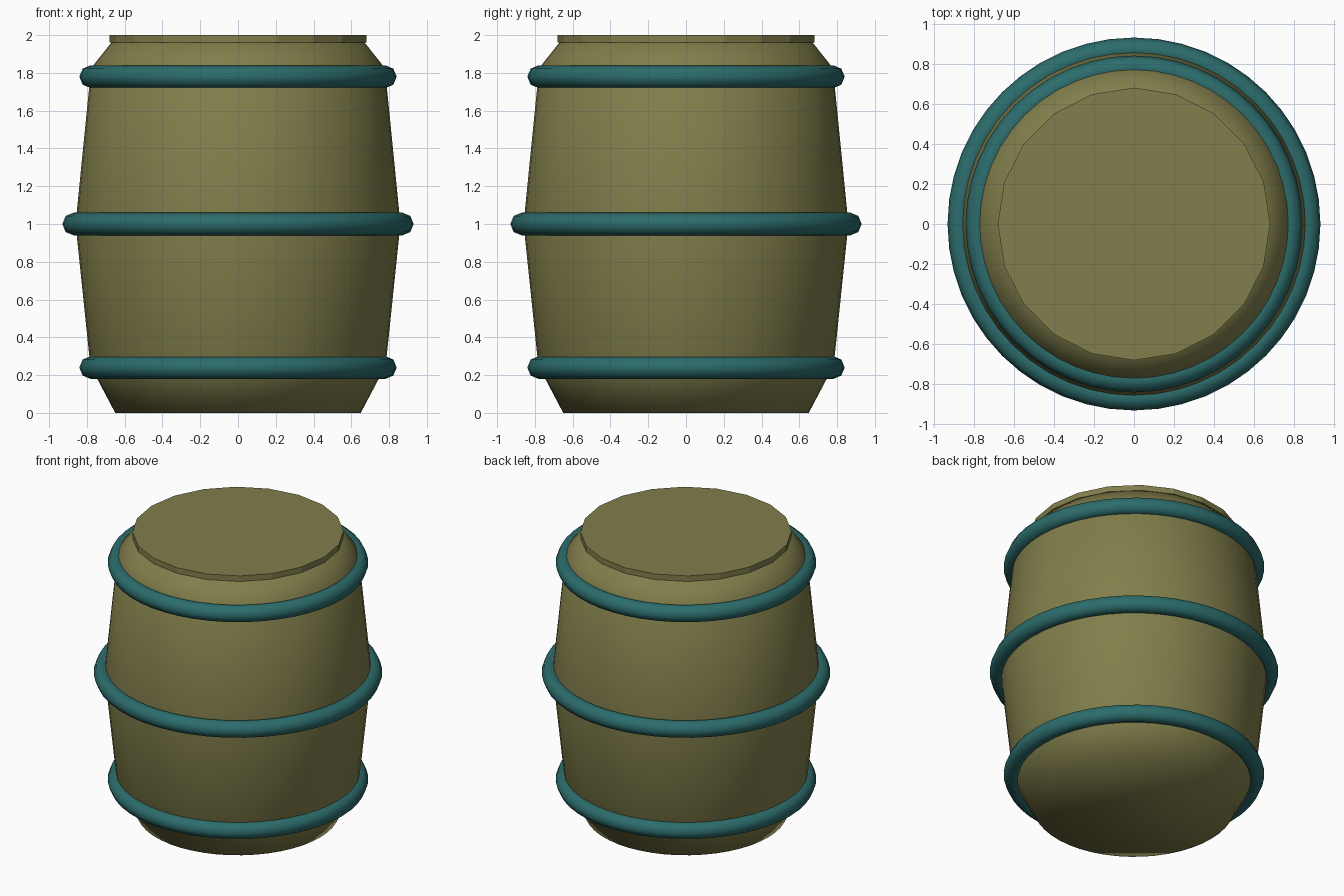
import bpy, bmesh
from math import cos, sin, pi

if "Cube" in bpy.data.objects:
    bpy.data.objects.remove(bpy.data.objects["Cube"])


def material(name, rgb):
    m = bpy.data.materials.new(name)
    m.diffuse_color = (*rgb, 1)
    m.use_nodes = True
    m.node_tree.nodes["Principled BSDF"].inputs["Base Color"].default_value = m.diffuse_color
    return m


wood = material("olive_wood", (0.22, 0.21, 0.07))
metal = material("teal_metal", (0.025, 0.15, 0.15))


def lathe(name, profile, sides, mat, smooth=False, closed=False):
    """Revolve (radius, z) points; cap the ends or close the profile into a ring."""
    bm = bmesh.new()
    loops = [[bm.verts.new((r * cos(2 * pi * i / sides), r * sin(2 * pi * i / sides), z))
              for i in range(sides)] for r, z in profile]
    pairs = list(zip(loops, loops[1:]))
    if closed:
        pairs.append((loops[-1], loops[0]))
    else:
        bm.faces.new(loops[0][::-1])
        bm.faces.new(loops[-1])
    for a, b in pairs:
        for i in range(sides):
            j = (i + 1) % sides
            bm.faces.new((a[i], a[j], b[j], b[i]))
    bmesh.ops.recalc_face_normals(bm, faces=bm.faces)
    for f in bm.faces:
        f.smooth = smooth
    mesh = bpy.data.meshes.new(name)
    bm.to_mesh(mesh)
    bm.free()
    mesh.materials.append(mat)
    ob = bpy.data.objects.new(name, mesh)
    bpy.context.collection.objects.link(ob)
    return ob


# Bulging barrel body
lathe("barrel_body", [(0.65, 0), (0.782, 0.25), (0.86, 1.0), (0.778, 1.825), (0.655, 1.98)],
      48, wood, smooth=True)

# Low-poly lid
lathe("lid", [(0.68, 1.96), (0.68, 2.0)], 20, wood)

# Round hoops with octagonal cross-section
for name, z, r in (("lower_hoop", 0.24, 0.78), ("middle_hoop", 1.0, 0.87), ("upper_hoop", 1.78, 0.78)):
    section = [(r + 0.06 * cos(pi * k / 4), z + 0.06 * sin(pi * k / 4)) for k in range(8)]
    lathe(name, section, 48, metal, smooth=True, closed=True)
